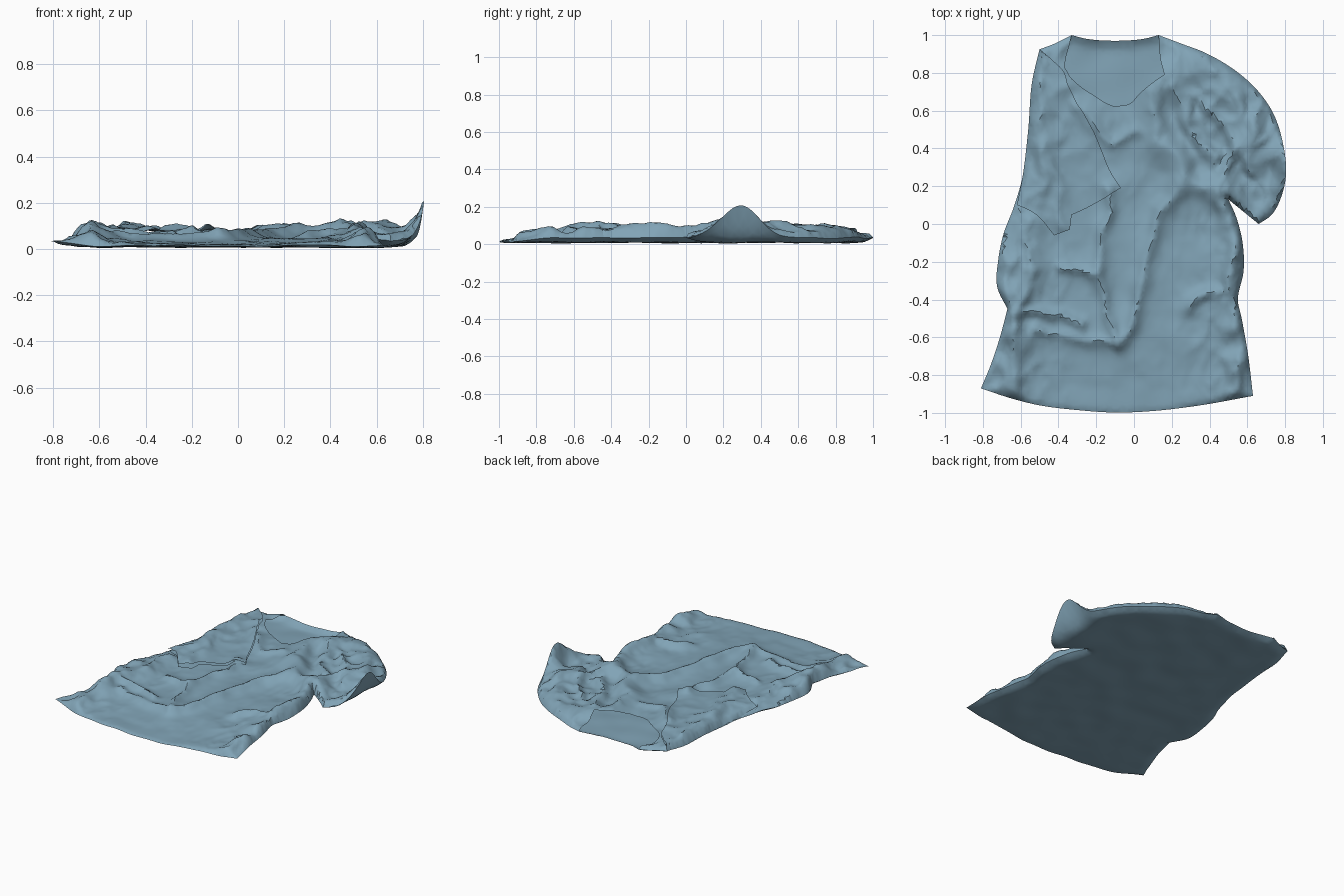
import bpy, math, random
from mathutils import Vector, noise
from mathutils.geometry import delaunay_2d_cdt

if "Cube" in bpy.data.objects:
    bpy.data.objects.remove(bpy.data.objects["Cube"])

random.seed(4)

# Outline of the shirt lying on the ground, counter-clockwise
RIGHT = [(-.81, -.87), (-.66, -.92), (-.5, -.96), (-.3, -.985), (-.1, -.998), (.1, -.99), (.35, -.96), (.63, -.91),
         (.605, -.7), (.57, -.5), (.55, -.4), (.58, -.25), (.575, -.1), (.54, .04), (.5, .13),
         (.66, 0), (.73, .05), (.785, .16), (.805, .27), (.79, .42), (.74, .58), (.66, .7),
         (.54, .81), (.38, .905), (.25, .955), (.13, 1)]
LEFT = [(-.33, 1), (-.42, .955), (-.5, .925), (-.54, .75), (-.56, .5), (-.59, .25), (-.64, .08), (-.69, -.05),
        (-.72, -.2), (-.725, -.33), (-.67, -.45), (-.71, -.6), (-.76, -.75)]
BACK_NECK = [(.05, .98), (-.1, .97), (-.25, .98)]
FRONT_NECK = [(.14, .88), (.16, .79), (.1, .75), (.03, .69), (-.02, .64), (-.1, .62),
              (-.2, .67), (-.33, .77), (-.37, .83)]
FLAP = [(-.5, .925), (-.54, .75), (-.56, .5), (-.59, .25), (-.62, .1), (-.53, .06), (-.42, -.06),
        (-.34, -.03), (-.33, .05), (-.22, .1), (-.07, .19), (-.12, .27), (-.22, .5), (-.35, .74), (-.37, .8)]

# Cloth folds: height, width, path
FOLDS = [
    (.04, .035, [(-.12, .2), (-.15, 0), (-.19, -.25), (-.15, -.45), (-.09, -.63)]),
    (.05, .045, [(.26, .2), (.13, .06), (.06, -.2), (.02, -.45), (-.05, -.6)]),
    (.075, .065, [(.08, .7), (.12, .45), (.28, .24), (.5, .16)]),
    (.05, .09, [(.16, .77), (.35, .83), (.58, .64), (.68, .4)]),
    (.04, .035, [(.56, -.1), (.47, -.34), (.3, -.43)]),
    (.05, .045, [(-.56, .02), (-.55, -.28), (-.63, -.45)]),
    (.04, .028, [(-.65, -.47), (-.4, -.49), (-.27, -.54)]),
    (.025, .028, [(-.52, -.57), (-.3, -.6), (-.1, -.65)]),
    (.05, .055, [(.5, .1), (.53, -.3), (.52, -.55)]),
    (.07, .06, [(-.66, -.2), (-.67, -.44), (-.63, -.55)]),
    (.05, .05, [(-.65, -.62), (-.63, -.88)]),
    (.05, .045, [(.57, -.72), (.53, -.88)]),
    (.03, .03, [(-.37, -.22), (-.2, -.24)]),
    (.05, .035, [(.22, .72), (.3, .52), (.42, .35)]),
    (.04, .035, [(.32, .68), (.5, .5), (.6, .3)]),
    (.05, .035, [(.46, .16), (.52, .35), (.66, .5)]),
    (.03, .04, [(-.28, .62), (-.12, .42), (.0, .5)]),
]
FLAP_FOLDS = [
    (.05, .055, [(-.5, .72), (-.47, .45), (-.5, .12)]),
    (.05, .045, [(-.5, .4), (-.4, .22), (-.38, .0)]),
    (.03, .06, [(-.36, .72), (-.22, .42)]),
]


def resample(loop, step=.02):
    # Smooth curve through gentle bends, sharp at strong corners
    v = [Vector(p) for p in loop]
    n = len(v)
    pts = []

    def tangent(i, seg):
        a, b = v[i] - v[i - 1], v[(i + 1) % n] - v[i]
        return (a.normalized() + b.normalized()).normalized() * seg.length if a.angle(b) < .6 else seg

    for i in range(n):
        a, b = v[i], v[(i + 1) % n]
        ta, tb = tangent(i, b - a), tangent((i + 1) % n, b - a)
        k = max(1, round((b - a).length / step))
        for t in (j / k for j in range(k)):
            pts.append(a * (2 * t**3 - 3 * t**2 + 1) + ta * (t**3 - 2 * t**2 + t)
                       + b * (3 * t**2 - 2 * t**3) + tb * (t**3 - t**2))
    return pts


def path_distance(p, path):
    best = 9
    for a, b in zip(path, path[1:]):
        ax, ay, bx, by = a[0], a[1], b[0], b[1]
        dx, dy = bx - ax, by - ay
        t = max(0, min(1, ((p[0] - ax) * dx + (p[1] - ay) * dy) / (dx * dx + dy * dy)))
        best = min(best, math.hypot(p[0] - ax - t * dx, p[1] - ay - t * dy))
    return best


def inside(p, loop):
    odd = False
    for a, b in zip(loop, loop[1:] + loop[:1]):
        if (a[1] > p[1]) != (b[1] > p[1]) and p[0] < a[0] + (p[1] - a[1]) / (b[1] - a[1]) * (b[0] - a[0]):
            odd = not odd
    return odd


SILHOUETTE = RIGHT + BACK_NECK + LEFT
SEAM = [tuple(p) for p in resample(SILHOUETTE, .04)]
SEAM += SEAM[:1]


def seam_distance(p):
    return max(0, path_distance(p, SEAM) - .001)


def folds(p, table):
    # Warp the paths a little so folds wander like cloth
    q = (p[0] + .035 * noise.noise((p[0] * 7, p[1] * 7, 1)), p[1] + .035 * noise.noise((p[0] * 7, p[1] * 7, 5)))
    s = sum(h * math.exp(-(path_distance(q, path) / w) ** 1.4) for h, w, path in table)
    return .08 * math.tanh(s / .08)


def roughness(p):
    # Sides, sleeves and chest are crumpled, the lower middle is calm
    return min(1, .12 + 1.8 * max(0, abs(p[0] + .05) - .25) + max(0, p[1]) * .4)


def crumple(p, seed):
    wx = p[0] + .04 * noise.noise((p[0] * 6, p[1] * 6, seed + 9))
    ridge = 1 - 2.2 * abs(noise.noise((wx * 8, p[1] * 5.5, seed)))
    small = .6 - 2 * abs(noise.noise((wx * 16, p[1] * 11, seed + 3)))
    return roughness(p) * (.02 * ridge + .01 * small)


def edge_height(p, d):
    # Rim of the shirt, with the right cuff curling upward
    hem = min(1, max(.15, (p[1] + .95) / .25, -(p[0] + .6) * 5))
    z = .024 * hem * max(0, 1 - d / .06) ** 2
    if p[0] > .5 and p[1] > 0:
        side = math.exp(-((p[1] - .29) / .14) ** 2)
        z += .175 * side * max(0, 1 - d / .12) ** 2.3 * min(1, (p[0] - .5) / .25)
    return z


def back_z(p):
    return max(0, .01 + edge_height(p, seam_distance(p)) + .009 * noise.noise((p[0] * 6, p[1] * 6, 2)))


def front_z(p):
    t = min(1, seam_distance(p) / .06)
    puff = math.sqrt(max(0, 1 - (1 - t) ** 2))
    calm = min(1, max(.3, (p[1] + 1) / .4))
    return back_z(p) + puff * max(.012, .032 * calm + folds(p, FOLDS) + crumple(p, 8))


def flap_z(p):
    t = min(1, seam_distance(p) / .06)
    return front_z(p) + .002 + math.sqrt(t * (2 - t)) * (.024 + folds(p, FLAP_FOLDS) * .6)


def flap_under_z(p):
    return front_z(p) + .001 + .008 * min(1, seam_distance(p) / .06)


def lean(p):
    # Sideways push that makes upper folds lean over, none at the rim
    k = .014 * roughness(p) * min(1, seam_distance(p) / .1)
    return k * noise.noise((p[0] * 12, p[1] * 9, 21)), k * noise.noise((p[0] * 12, p[1] * 9, 33))


cloth = bpy.data.materials.new("blue_cloth")
cloth.diffuse_color = (.22, .37, .47, 1)
cloth.use_nodes = True
cloth.node_tree.nodes["Principled BSDF"].inputs["Base Color"].default_value = cloth.diffuse_color


def sheet(name, loop, height, step=.017, shift=lean):
    # Triangulated cloth panel inside an outline, lifted by a height function
    rim = resample(loop)
    edge = [tuple(p) for p in rim]
    closed = edge + edge[:1]
    pts = list(rim)
    n = int(2.1 / step)
    for i in range(n):
        for j in range(n):
            p = Vector((-1.04 + (i + .5 * (j % 2)) * step, -1.04 + j * step))
            p += Vector((random.uniform(-.25, .25), random.uniform(-.25, .25))) * step
            if abs(p.x) < .82 and inside(p, edge) and path_distance(p, closed) > step * .5:
                pts.append(p)
    verts, _, faces, *_ = delaunay_2d_cdt(pts, [], [list(range(len(rim)))], 1, 1e-6)
    co = []
    for v in verts:
        dx, dy = shift(v)
        co.append((v.x + dx, v.y + dy, height(v)))
    mesh = bpy.data.meshes.new(name)
    mesh.from_pydata(co, [], [list(f) for f in faces])
    mesh.materials.append(cloth)
    ob = bpy.data.objects.new(name, mesh)
    bpy.context.collection.objects.link(ob)
    bpy.ops.object.select_all(action='DESELECT')
    ob.select_set(True)
    bpy.context.view_layer.objects.active = ob
    bpy.ops.object.shade_smooth_by_angle(angle=math.radians(40))


# Back panel, wrinkled front panel with open neck, left sleeve folded over the chest
sheet("back_panel", SILHOUETTE, back_z, .025, lambda p: (0, 0))
sheet("front_panel", RIGHT + FRONT_NECK + LEFT, front_z)
sheet("folded_sleeve", FLAP, flap_z)
sheet("folded_sleeve_underside", FLAP, flap_under_z, .03)
